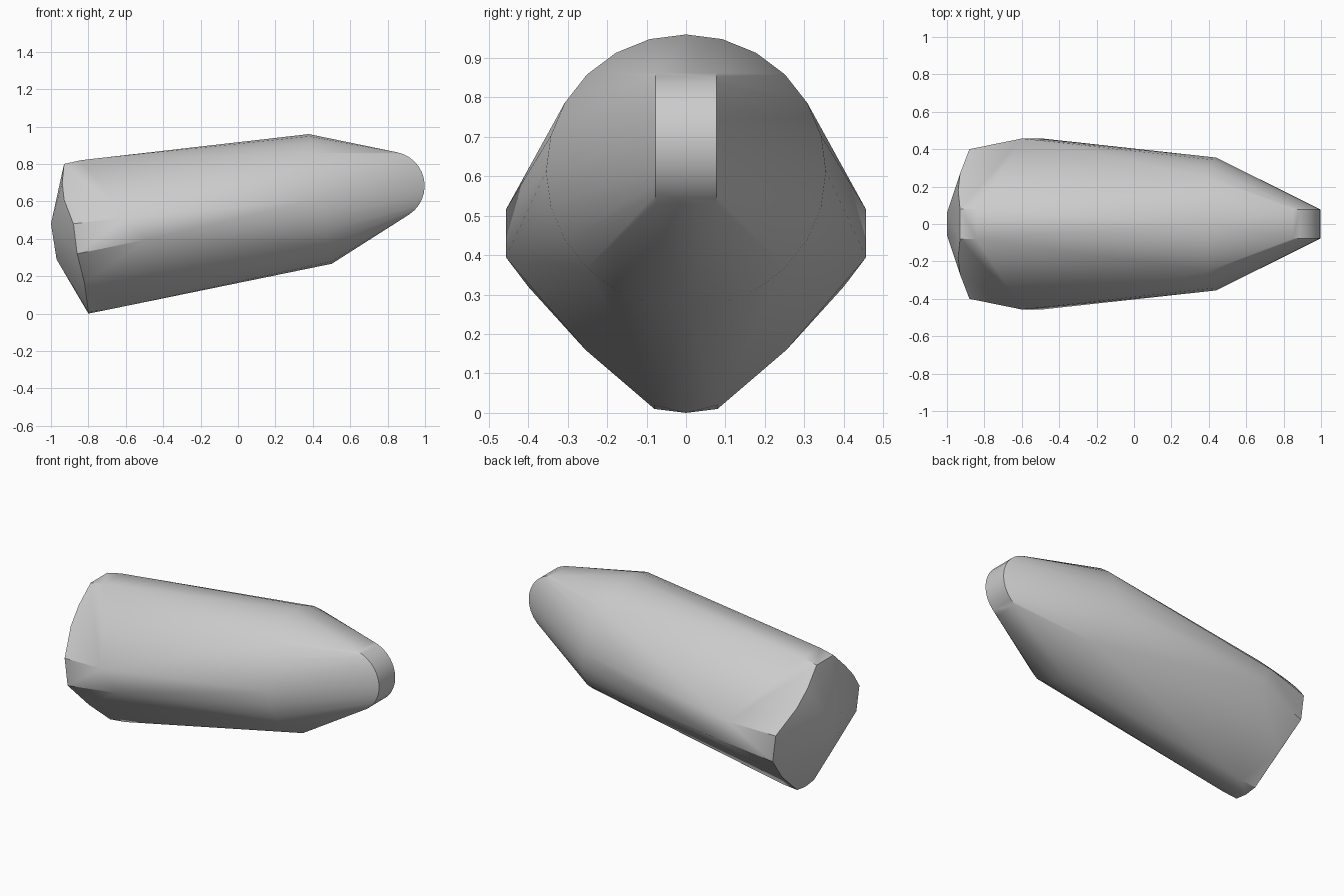
import bpy
import bmesh
from math import sin, cos, pi, radians

cube = bpy.data.objects.get("Cube")
if cube:
    bpy.data.objects.remove(cube)

SEGMENTS = 32
TILT = radians(10)
points = []


def pair(x, y, z):
    """Add a point and its mirror image across y."""
    points.extend([(x, y, z), (x, -y, z)])


# Rounded nose: a narrow disc standing on edge
for i in range(SEGMENTS):
    a = 2 * pi * i / SEGMENTS
    pair(0.815 + 0.183 * cos(a), 0.077, 0.683 + 0.183 * sin(a))

# Round shoulder ring, tilted with the body axis
RING = 24
for i in range(RING):
    a = 2 * pi * i / RING
    up = 0.352 * cos(a)
    points.append((0.44 - up * sin(TILT), 0.355 * sin(a), 0.613 + up * cos(TILT)))

# Widest part of the flanks
pair(-0.60, 0.457, 0.515)
pair(-0.49, 0.457, 0.395)

# Rim of the tail, from the top down
for p in [(-0.84, 0.08, 0.82), (-0.93, 0.08, 0.80), (-0.94, 0.18, 0.70),
          (-0.93, 0.27, 0.61), (-0.88, 0.40, 0.48), (-0.86, 0.40, 0.32),
          (-0.82, 0.255, 0.16), (-0.80, 0.08, 0.01), (-0.70, 0.08, 0.02)]:
    pair(*p)
points.append((-0.80, 0, 0.0))

# Bulging tail face
pair(-1.0, 0.06, 0.48)
pair(-0.97, 0.06, 0.29)

# Wrap all sections in one convex shell
bm = bmesh.new()
for p in points:
    bm.verts.new(p)
hull = bmesh.ops.convex_hull(bm, input=bm.verts[:])
unused = {g for g in hull["geom_interior"] + hull["geom_unused"]
          if isinstance(g, bmesh.types.BMVert)}
bmesh.ops.delete(bm, geom=list(unused), context='VERTS')
bmesh.ops.dissolve_limit(bm, angle_limit=radians(0.5), verts=bm.verts[:], edges=bm.edges[:])
bmesh.ops.recalc_face_normals(bm, faces=bm.faces[:])
mesh = bpy.data.meshes.new("body_shell")
bm.to_mesh(mesh)
bm.free()
body = bpy.data.objects.new("body_shell", mesh)
bpy.context.collection.objects.link(body)

# Plain grey finish
grey = bpy.data.materials.new("light_grey")
grey.use_nodes = True
colour = (0.6, 0.6, 0.6, 1)
grey.diffuse_color = colour
grey.node_tree.nodes["Principled BSDF"].inputs["Base Color"].default_value = colour
mesh.materials.append(grey)

bpy.ops.object.select_all(action='DESELECT')
body.select_set(True)
bpy.context.view_layer.objects.active = body
bpy.ops.object.shade_smooth_by_angle(angle=radians(32))
